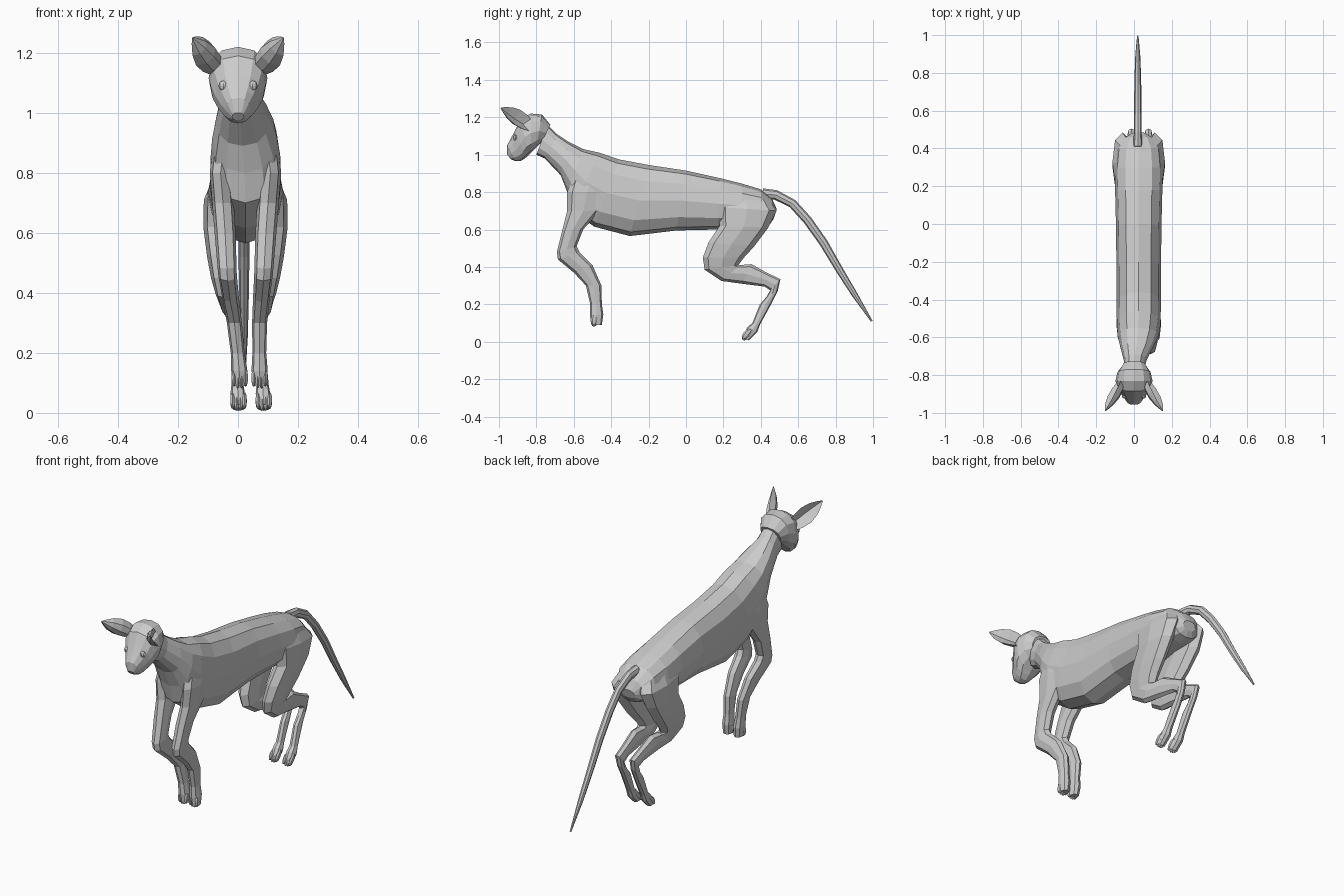
import bpy, bmesh, math
from mathutils import Vector

CX = 0.025


def make(name, bm):
    bmesh.ops.recalc_face_normals(bm, faces=bm.faces)
    me = bpy.data.meshes.new(name)
    bm.to_mesh(me)
    bm.free()
    ob = bpy.data.objects.new(name, me)
    bpy.context.collection.objects.link(ob)
    return ob


def skin(name, rings):
    """Join equal-length point rings into a closed low-poly skin."""
    bm = bmesh.new()
    vs = [[bm.verts.new(p) for p in r] for r in rings]
    n = len(vs[0])
    for a, b in zip(vs, vs[1:]):
        for i in range(n):
            j = (i + 1) % n
            bm.faces.new((a[i], a[j], b[j], b[i]))
    bm.faces.new(vs[0])
    bm.faces.new(vs[-1])
    return make(name, bm)


def loft(name, rows, n=8, power=1.0):
    """Each row: profile point A (y, z), profile point B (y, z), centre x, half width."""
    rings = []
    for ya, za, yb, zb, x, w in rows:
        c, h = Vector((x, (ya + yb) / 2, (za + zb) / 2)), Vector((0, (ya - yb) / 2, (za - zb) / 2))
        ring = []
        for i in range(n):
            a = 2 * math.pi * i / n
            s, k = math.sin(a), math.cos(a)
            s = math.copysign(abs(s) ** power, s)
            k = math.copysign(abs(k) ** power, k)
            ring.append(c + h * k + Vector((w * s, 0, 0)))
        rings.append(ring)
    return skin(name, rings)


def limb(name, rows, side):
    # feet drift slightly to +x, as in the pose
    loft(name, [(a, b, c, d, CX + 0.05 * max(0, 0.4 - b) + side * off, w)
                for a, b, c, d, off, w in rows], 8, 0.85)


def blob(name, loc, scale, tilt=0, seg=8):
    bpy.ops.mesh.primitive_uv_sphere_add(segments=seg, ring_count=6, location=loc, rotation=(tilt, 0, 0))
    ob = bpy.context.object
    ob.name = name
    ob.scale = scale
    return ob


# Torso and neck
loft("torso", [
    (-.74, 1.16, -.80, 1.00, .003, .052), (-.69, 1.11, -.755, .98, .006, .06),
    (-.63, 1.07, -.67, .89, .015, .088), (-.55, 1.03, -.635, .80, .022, .108),
    (-.46, 1.01, -.61, .70, CX, .116), (-.36, .975, -.49, .615, CX, .117),
    (-.20, .945, -.30, .565, CX, .118), (0, .915, -.05, .595, CX, .12),
    (.18, .875, .17, .60, CX, .125), (.30, .845, .30, .61, CX, .128),
    (.40, .815, .40, .62, CX, .118), (.46, .765, .45, .63, CX, .08),
    (.485, .71, .47, .66, CX, .04)], 12, 0.85)

# Head, from the back of the skull to the muzzle
loft("head", [
    (-.725, 1.16, -.77, 1.07, 0, .06), (-.77, 1.215, -.80, 1.04, 0, .088),
    (-.83, 1.22, -.83, 1.01, 0, .098), (-.885, 1.19, -.84, 1.0, 0, .092),
    (-.914, 1.13, -.855, .985, 0, .076), (-.94, 1.08, -.88, .968, 0, .054),
    (-.957, 1.05, -.91, .965, 0, .04), (-.957, 1.0, -.935, .975, 0, .02)], 12, 0.85)

# Tail, tapering along its curve
path = [(.41, .79, .03), (.48, .785, .026), (.57, .738, .024), (.65, .65, .024),
        (.735, .53, .023), (.82, .385, .02), (.90, .255, .016), (.993, .11, .005)]
rows = []
for i, (y, z, r) in enumerate(path):
    p, q = path[max(i - 1, 0)], path[min(i + 1, len(path) - 1)]
    t = Vector((q[0] - p[0], q[1] - p[1])).normalized()
    rows.append((y - t.y * r, z + t.x * r, y + t.y * r, z - t.x * r, .02, r * 0.8))
loft("tail", rows, 8)

front_leg = [
    (-.59, .93, -.42, .93, .07, .035), (-.635, .80, -.42, .80, .083, .036),
    (-.635, .70, -.46, .70, .075, .036), (-.66, .60, -.55, .60, .068, .035),
    (-.69, .48, -.585, .51, .062, .032), (-.685, .44, -.57, .48, .06, .031),
    (-.60, .37, -.50, .41, .052, .028), (-.535, .30, -.452, .30, .042, .025),
    (-.512, .20, -.45, .20, .036, .023), (-.513, .14, -.442, .145, .034, .027),
    (-.505, .09, -.45, .09, .033, .022)]
hind_leg = [
    (.20, .82, .44, .76, .06, .045), (.17, .72, .485, .70, .085, .054),
    (.18, .62, .44, .61, .09, .05), (.12, .53, .365, .51, .083, .045),
    (.09, .45, .31, .45, .075, .04), (.10, .385, .28, .41, .066, .035),
    (.19, .325, .29, .41, .058, .03), (.30, .31, .35, .415, .053, .025),
    (.42, .295, .43, .37, .048, .022), (.45, .275, .505, .335, .045, .02),
    (.43, .24, .49, .27, .042, .018), (.395, .20, .455, .20, .04, .018),
    (.355, .10, .395, .09, .042, .02), (.33, .08, .38, .05, .042, .024),
    (.303, .03, .335, .007, .042, .022)]

for side, tag in ((1, "right"), (-1, "left")):
    limb("front_leg_" + tag, front_leg, side)
    limb("hind_leg_" + tag, hind_leg, side)

    # Toes
    for k in range(4):
        dx = (k - 1.5) * .013
        dz = .006 * abs(k - 1.5)
        blob("front_toe_" + tag, (CX + .014 + side * .033 + dx, -.49, .108 + dz), (.009, .02, .03), -.1, 6)
        blob("hind_toe_" + tag, (CX + .019 + side * .042 + dx, .325, .032 + dz), (.009, .018, .034), -.7, 6)

    # Eyes
    blob("eye_" + tag, (side * .049, -.911, 1.09), (.016, .014, .017))

    # Cupped ear: back ridge, two rims and a hollow facing outward
    base = Vector((side * .07, -.835, 1.15))
    tip = Vector((side * .152, -.99, 1.25))
    axis = (tip - base).normalized()
    wide = Vector((-side * .35, .1, 1))
    wide = (wide - axis * wide.dot(axis)).normalized()
    out = wide.cross(axis)
    if out.x * side < 0:
        out = -out
    rings = []
    for t, w, d in ((0, .03, .025), (.2, .043, .034), (.45, .048, .034),
                    (.7, .037, .024), (.9, .016, .01), (1, .003, .002)):
        c = base.lerp(tip, t)
        rings.append([c + wide * w + out * d * .4, c + wide * w * .65 - out * d * .6,
                      c - out * d, c - wide * w * .65 - out * d * .6,
                      c - wide * w + out * d * .4, c - out * d * .5])
    skin("ear_" + tag, rings)
